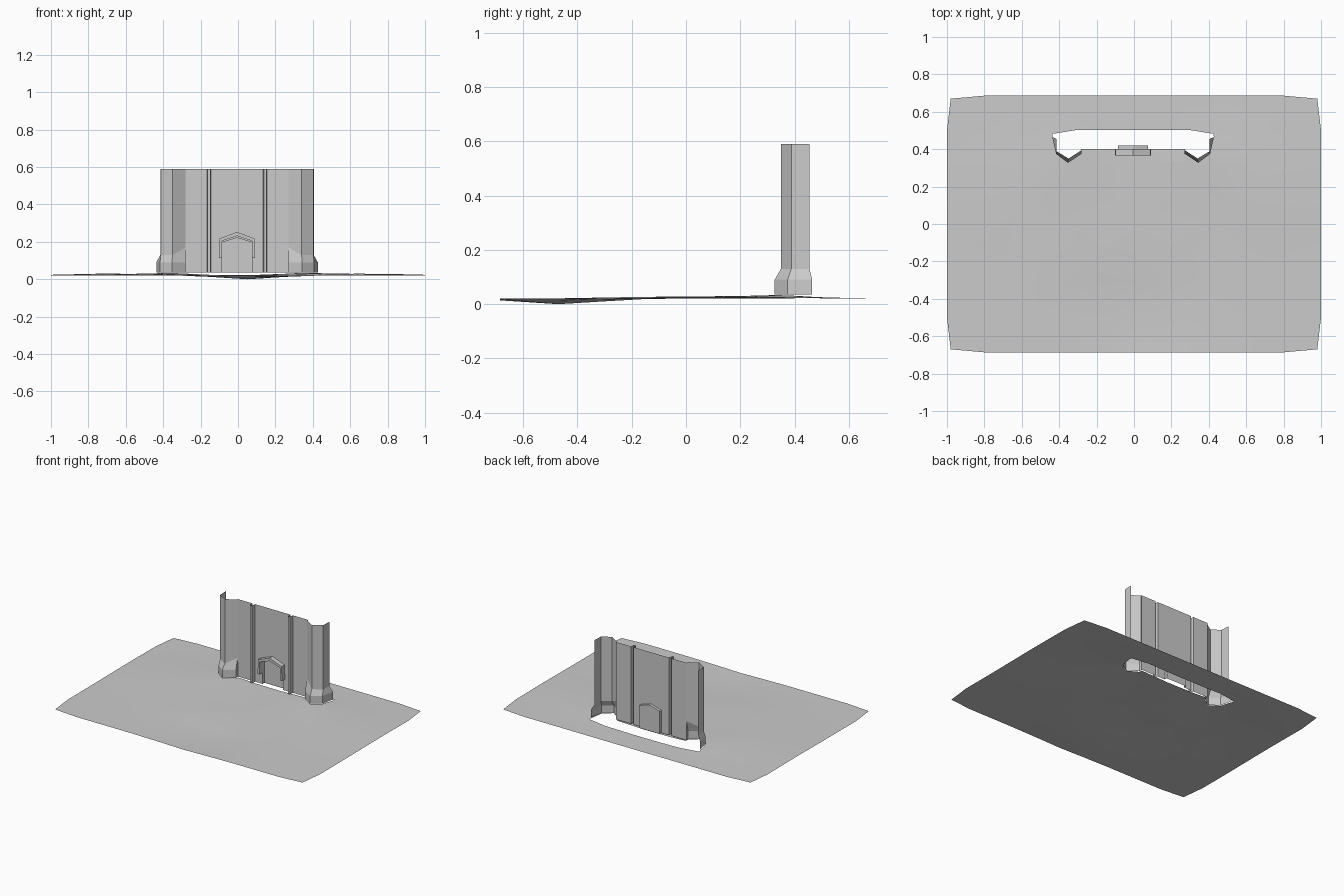
import bpy, bmesh
from math import exp

if "Cube" in bpy.data.objects:
    bpy.data.objects.remove(bpy.data.objects["Cube"])

CX = -0.005                      # centre line of the wall
BOTTOM, TOP, WALL_Y = 0.035, 0.59, 0.40


def make_object(name, verts, faces, mirror=True):
    me = bpy.data.meshes.new(name)
    me.from_pydata(verts, [], faces)
    bm = bmesh.new()
    bm.from_mesh(me)
    bmesh.ops.remove_doubles(bm, verts=bm.verts, dist=1e-5)
    bmesh.ops.recalc_face_normals(bm, faces=bm.faces)
    bm.to_mesh(me)
    bm.free()
    ob = bpy.data.objects.new(name, me)
    bpy.context.collection.objects.link(ob)
    if mirror:
        ob.location.x = CX
        mod = ob.modifiers.new("mirror", 'MIRROR')
        mod.use_clip = True
    return ob


def loft(name, rows, closed=False):
    """Skin a list of equally long point rows."""
    n = len(rows[0])
    faces = []
    for r in range(len(rows) - 1):
        for i in range(n if closed else n - 1):
            j = (i + 1) % n
            faces.append((r*n + i, r*n + j, (r+1)*n + j, (r+1)*n + i))
    return make_object(name, [p for row in rows for p in row], faces)


# Corner pilaster, flared at the foot (mirrored to both ends)
foot = [(0.275, 0.40), (0.275, 0.376), (0.348, 0.327), (0.412, 0.375), (0.432, 0.465)]
shaft = [(0.280, 0.40), (0.275, 0.395), (0.345, 0.35), (0.408, 0.388), (0.410, 0.455)]
neck_z = [0.17, 0.17, 0.13, 0.13, 0.13]
loft("corner_pilaster", [
    [(x, y, BOTTOM) for x, y in foot],
    [(x, y, 0.09) for x, y in foot],
    [(x, y, z) for (x, y), z in zip(shaft, neck_z)],
    [(x, y, TOP) for x, y in shaft]])

# Flat wall bay with the narrow vertical rib
bay = [(0.14, WALL_Y), (0.143, 0.37), (0.157, 0.37), (0.16, WALL_Y), (0.278, WALL_Y)]
loft("wall_bay_and_rib", [[(x, y, z) for x, y in bay] for z in (BOTTOM, TOP)])

# Centre bay with a gabled opening
centre = [(0.14, BOTTOM), (0.14, TOP), (0, TOP), (0, 0.222), (0.08, 0.197), (0.08, BOTTOM)]
make_object("centre_bay", [(x, WALL_Y, z) for x, z in centre], [(0, 1, 2, 3, 4, 5)])

# Recessed door niche
niche = [(0.08, BOTTOM), (0.08, 0.197), (0, 0.222)]
loft("niche_sides", [[(x, y, z) for x, z in niche] for y in (WALL_Y, 0.42)])
make_object("door_panel", [(x, 0.42, z) for x, z in niche] + [(0, 0.42, BOTTOM)],
            [(0, 1, 2, 3)])

# Gabled hood moulding over the door
outer = [(0.097, 0.115), (0.093, 0.218), (0, 0.253)]
inner = [(0.080, 0.115), (0.080, 0.205), (0, 0.232)]
outer_back = [(x, WALL_Y, z) for x, z in outer]
outer_front = [(x, 0.367, z) for x, z in outer]
inner_front = [(x, 0.367, z) for x, z in inner]
inner_back = [(x, WALL_Y, z) for x, z in inner]
loft("door_hood", [outer_back, outer_front, inner_front, inner_back])
# Underside of each hood leg
make_object("hood_leg_end", [outer_back[0], outer_front[0], inner_front[0], inner_back[0]],
            [(0, 1, 2, 3)])

# Ground sheet with a slot that follows the wall footprint
quarter = [(1.0, 0.5), (0.98, 0.67), (0.8, 0.686)]
right = [(x, -y) for x, y in reversed(quarter)] + quarter
outline = right + [(-x, y) for x, y in reversed(right)]
half_slot = foot + [(0.43, 0.482), (0.30, 0.503)]
slot = ([(x + CX, y) for x, y in half_slot]
        + [(-x + CX, y) for x, y in reversed(half_slot)])

bm = bmesh.new()
edges = []
for loop in (outline, slot):
    vs = [bm.verts.new((x, y, 0)) for x, y in loop]
    edges += [bm.edges.new((vs[i], vs[(i + 1) % len(vs)])) for i in range(len(vs))]
bmesh.ops.triangle_fill(bm, edges=edges, use_beauty=True, normal=(0, 0, 1))


def cut(co, no):
    bmesh.ops.bisect_plane(bm, geom=bm.verts[:] + bm.edges[:] + bm.faces[:],
                           plane_co=co, plane_no=no)


for i in range(-4, 5):
    cut((i * 0.2 + 0.05, 0, 0), (1, 0, 0))
for i in range(-3, 4):
    cut((0, i * 0.16 + 0.01, 0), (0, 1, 0))

# Gentle bumps and one dip: x, y, height, radius
bumps = [(0.05, -0.47, -0.02, 0.15), (-0.7, 0.17, 0.009, 0.2), (0.7, 0.2, 0.009, 0.2),
         (-0.35, 0.33, 0.011, 0.12), (0.35, 0.33, 0.011, 0.12), (-0.4, -0.15, 0.006, 0.15)]
for v in bm.verts:
    v.co.z = 0.021 + sum(h * exp(-((v.co.x - x)**2 + (v.co.y - y)**2) / (2 * r * r))
                         for x, y, h, r in bumps)
low = min(v.co.z for v in bm.verts)
for v in bm.verts:
    v.co.z -= low if v.co.z - low < 0.002 else 0
for f in bm.faces:
    if f.normal.z < 0:
        f.normal_flip()
me = bpy.data.meshes.new("ground_sheet")
bm.to_mesh(me)
bm.free()
ground = bpy.data.objects.new("ground_sheet", me)
bpy.context.collection.objects.link(ground)
ground.data.shade_smooth()
